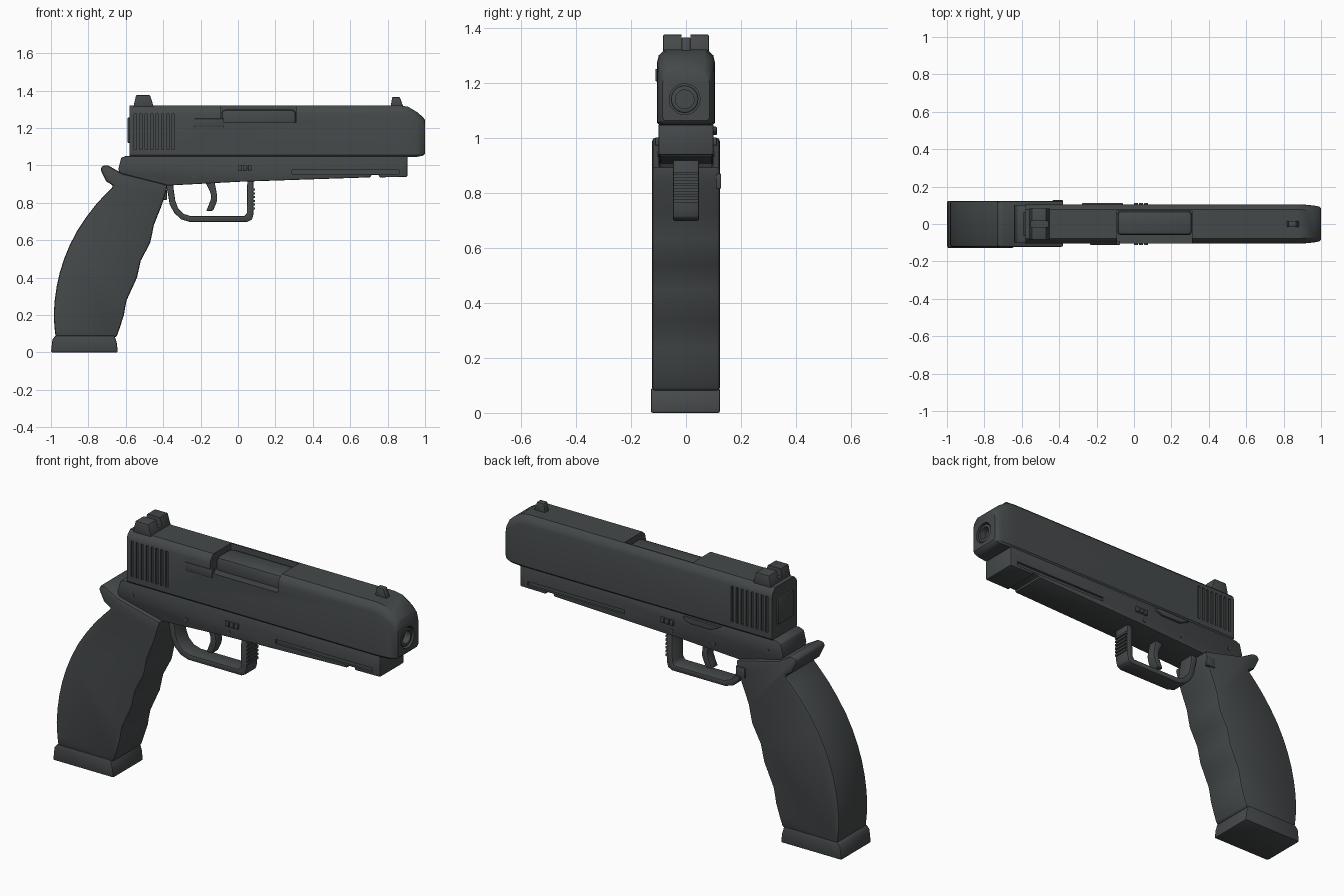
import bpy, bmesh, math
from mathutils import Vector, Matrix

if "Cube" in bpy.data.objects:
    bpy.data.objects.remove(bpy.data.objects["Cube"])

mat = bpy.data.materials.new("dark_gunmetal")
mat.diffuse_color = (0.060, 0.067, 0.069, 1)
mat.use_nodes = True
mat.node_tree.nodes["Principled BSDF"].inputs["Base Color"].default_value = mat.diffuse_color


def apply_mod(ob, name):
    bpy.ops.object.select_all(action='DESELECT')
    bpy.context.view_layer.objects.active = ob
    ob.select_set(True)
    bpy.ops.object.modifier_apply(modifier=name)


def finish(name, bm, bevel=0.0, segs=2):
    bmesh.ops.recalc_face_normals(bm, faces=bm.faces)
    me = bpy.data.meshes.new(name)
    bm.to_mesh(me)
    bm.free()
    ob = bpy.data.objects.new(name, me)
    bpy.context.collection.objects.link(ob)
    me.materials.append(mat)
    if bevel:
        m = ob.modifiers.new("bevel", 'BEVEL')
        m.width, m.segments, m.angle_limit = bevel, segs, math.radians(40)
        apply_mod(ob, "bevel")
    smooth(ob)
    return ob


def smooth(ob):
    bpy.ops.object.select_all(action='DESELECT')
    bpy.context.view_layer.objects.active = ob
    ob.select_set(True)
    bpy.ops.object.shade_smooth_by_angle(angle=math.radians(35))


def extrude(name, pts, y0, y1, bevel=0.0, segs=2):
    """Side profile (x, z) extruded along y."""
    bm = bmesh.new()
    f = bm.faces.new([bm.verts.new((x, y0, z)) for x, z in pts])
    r = bmesh.ops.extrude_face_region(bm, geom=[f])
    bmesh.ops.translate(bm, vec=(0, y1 - y0, 0),
                        verts=[v for v in r['geom'] if isinstance(v, bmesh.types.BMVert)])
    return finish(name, bm, bevel, segs)


def add_box(bm, x0, x1, y0, y1, z0, z1):
    m = Matrix.Translation(((x0 + x1) / 2, (y0 + y1) / 2, (z0 + z1) / 2)) @ \
        Matrix.Diagonal((x1 - x0, y1 - y0, z1 - z0, 1))
    bmesh.ops.create_cube(bm, size=1, matrix=m)


def boxes(name, dims, bevel=0.0):
    bm = bmesh.new()
    for d in dims:
        add_box(bm, *d)
    return finish(name, bm, bevel)


def cyl(name, centre, r, length, axis='X', n=24, bevel=0.0):
    bm = bmesh.new()
    rot = Matrix.Rotation(math.pi / 2, 4, 'Y' if axis == 'X' else 'X')
    bmesh.ops.create_cone(bm, cap_ends=True, segments=n, radius1=r, radius2=r, depth=length,
                          matrix=Matrix.Translation(centre) @ rot)
    return finish(name, bm, bevel)


def cut(ob, cutter):
    m = ob.modifiers.new("cut", 'BOOLEAN')
    m.operation, m.solver, m.object = 'DIFFERENCE', 'EXACT', cutter
    apply_mod(ob, "cut")
    bpy.data.objects.remove(cutter)
    smooth(ob)


def curve(pts, n=3):
    """Catmull-Rom resampling of an open profile."""
    p = [Vector(q) for q in pts]
    p = [2 * p[0] - p[1]] + p + [2 * p[-1] - p[-2]]
    out = []
    for a, b, c, d in zip(p, p[1:], p[2:], p[3:]):
        for i in range(n):
            t = i / n
            out.append(tuple(0.5 * (2 * b + (c - a) * t + (2 * a - 5 * b + 4 * c - d) * t * t
                                    + (3 * b - a - 3 * c + d) * t ** 3)))
    return out + [tuple(pts[-1])]


# Slide: lofted cross-sections, tapering at the muzzle
bm = bmesh.new()
rings = []
for x, w, zb, zt in [(-0.58, .105, 1.045, 1.32), (0.87, .105, 1.045, 1.32), (0.91, .104, 1.045, 1.313),
                     (0.96, .099, 1.046, 1.283), (0.99, .093, 1.052, 1.257), (1.0, .085, 1.062, 1.243)]:
    half = [(w - .008, zb), (w, zb + .01), (w, zt - .045), (w - .006, zt - .02), (w - .028, zt)]
    ring = half + [(-y, z) for y, z in reversed(half)]
    rings.append([bm.verts.new((x, y, z)) for y, z in ring])
for a, b in zip(rings, rings[1:]):
    for i in range(len(a)):
        j = (i + 1) % len(a)
        bm.faces.new((a[i], a[j], b[j], b[i]))
bm.faces.new(rings[0])
bm.faces.new(rings[-1])
slide = finish("slide", bm)

# Slide cuts: ejection port, muzzle opening, rear grip grooves
cut(slide, boxes("port_cutter", [(-.09, .31, -.2, .07, 1.23, 1.4)]))
cut(slide, cyl("muzzle_cutter", (1.0, -.005, 1.14), .056, .08))
cut(slide, boxes("groove_cutter", [(x, x + .013, min(s * .095, s * .15), max(s * .095, s * .15), 1.085, 1.275)
                                   for s in (-1, 1) for x in [-.555 + .029 * i for i in range(8)]]))

# Barrel block in the port, barrel tube, extractor, rear plate
boxes("barrel_block", [(-.09, .31, -.06, .07, 1.2, 1.298)], .02)
barrel = cyl("barrel", (.965, -.005, 1.14), .05, .06, bevel=.006)
cut(barrel, cyl("bore_cutter", (1.0, -.005, 1.14), .034, .1))
boxes("extractor", [(-.235, -.075, -.111, -.09, 1.205, 1.25)], .003)
boxes("slide_rear_plate", [(-.59, -.57, -.065, .065, 1.12, 1.255)], .004)

# Sights
rear = extrude("rear_sight", [(-.56, 1.31), (-.545, 1.375), (-.47, 1.375), (-.45, 1.31)], -.083, .083, .004)
cut(rear, boxes("notch_cutter", [(-.6, -.4, -.016, .016, 1.335, 1.4)]))
extrude("front_sight", [(.815, 1.31), (.825, 1.365), (.865, 1.365), (.885, 1.31)], -.016, .016, .004)

# Frame with rail grooves
frame = extrude("frame", [(-.6, 1.05), (-.625, 1.04), (-.64, .98), (-.63, .95), (-.375, .892), (0, .912),
                          (.71, .936), (.71, .948), (.755, .948), (.755, .936), (.905, .938),
                          (.905, 1.05)], -.1, .1, .008)
cut(frame, boxes("rail_cutter", [(.29, .86, min(s * .088, s * .15), max(s * .088, s * .15), .953, .975)
                                 for s in (-1, 1)]))

# Grip with finger swells and rear tang
front = curve([(-.375, .895), (-.41, .78), (-.45, .68), (-.47, .585), (-.52, .49), (-.54, .4),
               (-.595, .28), (-.61, .2), (-.65, .08)], 2)
back = curve([(-.975, .08), (-.985, .2), (-.97, .35), (-.93, .5), (-.86, .65), (-.76, .79), (-.665, .89)], 2)
extrude("grip", front + back + [(-.705, .915), (-.735, .975), (-.728, .998), (-.695, 1.0), (-.62, .957)],
        -.123, .123, .012)

# Magazine base
extrude("magazine_base", [(-1.0, 0), (-.642, 0), (-.648, .05), (-.66, .09), (-.975, .09), (-.992, .07)],
        -.128, .124, .008)

# Trigger guard: open band, with ribs on the front
outer = [(-.39, .92), (-.375, .85), (-.365, .79), (-.34, .745), (-.305, .712), (-.26, .698),
         (.05, .698), (.075, .71), (.083, .74), (.083, .93)]
inner = [(.05, .93), (.047, .745), (.035, .728), (-.25, .728), (-.29, .74), (-.32, .77),
         (-.335, .81), (-.345, .88), (-.345, .92)]
extrude("trigger_guard", outer + inner, -.047, .047, .006)
boxes("guard_ribs", [(.075, .09, -.045, .045, z, z + .011) for z in [.765 + .02 * i for i in range(6)]])

# Trigger
extrude("trigger", curve([(-.185, .93), (-.15, .86), (-.145, .82), (-.17, .757)], 2)
        + curve([(-.135, .757), (-.112, .81), (-.115, .86), (-.13, .93)], 2), -.027, .027, .005)

# Controls on the left side (+y)
extrude("slide_stop", [(-.28, 1.04), (-.06, 1.04), (-.06, 1.025), (-.1, 1.01), (-.22, 1.01)], .09, .112, .003)
boxes("magazine_release", [(-.435, -.38, .11, .128, .815, .87)], .004)

# Takedown tabs and pins on both sides
for s, side in ((-1, "right"), (1, "left")):
    boxes("takedown_tab_" + side, [(x, x + .021, min(s * .09, s * .112), max(s * .09, s * .112), .972, 1.0)
                                   for x in (0, .027, .054)], .003)
    for i, (x, z) in enumerate([(-.55, .985), (-.235, .94), (.015, .94)]):
        cyl(f"pin_{side}_{i + 1}", (x, s * .097, z), .01, .012, 'Y', 12)
